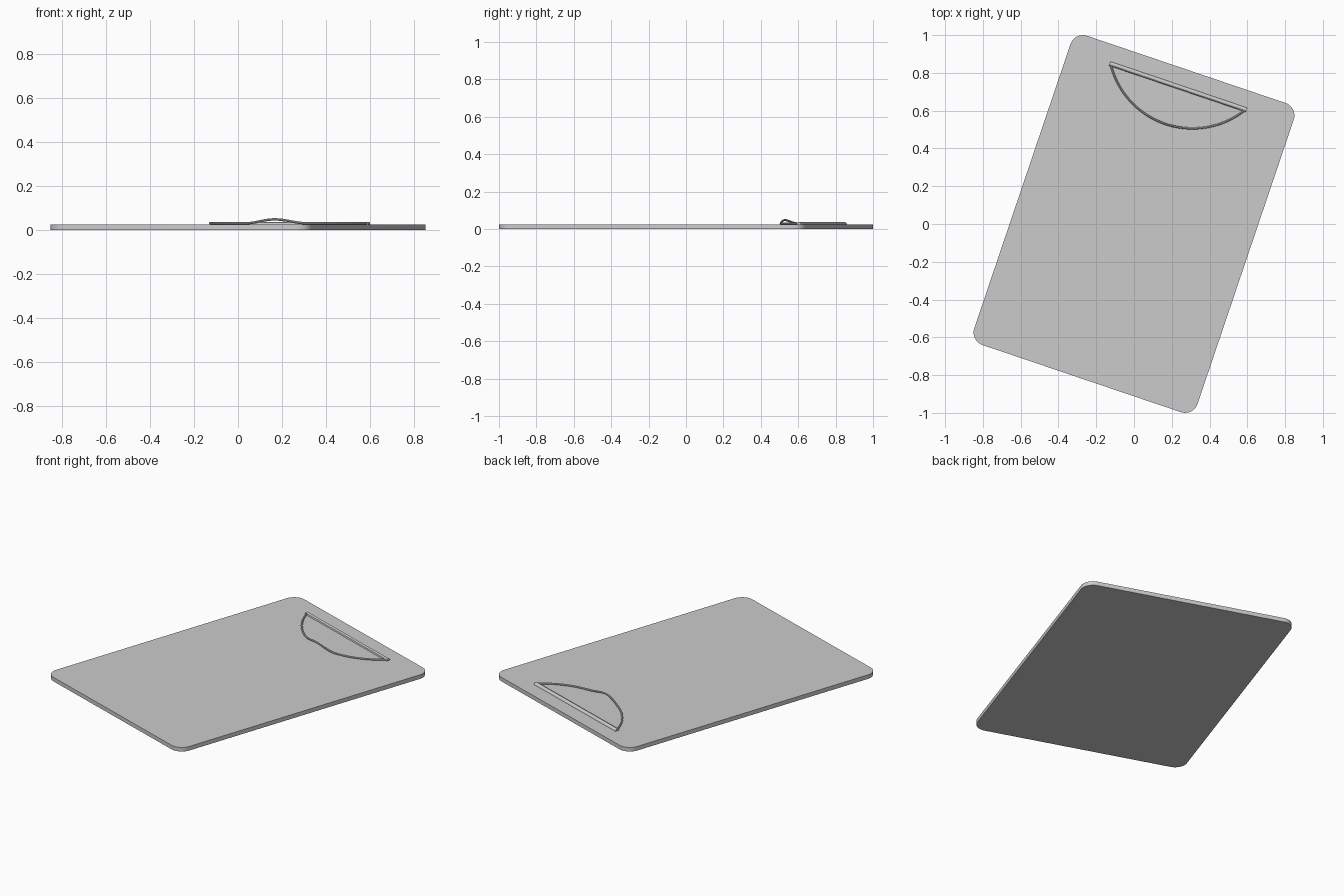
import bpy, bmesh
from math import sin, cos, pi, radians, sqrt
from mathutils import Matrix

if "Cube" in bpy.data.objects:
    bpy.data.objects.remove(bpy.data.objects["Cube"])

TILT = Matrix.Rotation(radians(-18.7), 4, 'Z')
CLIP_X = -0.012          # clip centre across the board


def finish(obj):
    obj.matrix_world = TILT
    bpy.ops.object.select_all(action='DESELECT')
    obj.select_set(True)
    bpy.context.view_layer.objects.active = obj
    bpy.ops.object.shade_smooth_by_angle(angle=radians(35))


def extrude_profile(name, points, vec):
    """Solid made from a closed outline pushed along a vector."""
    bm = bmesh.new()
    face = bm.faces.new([bm.verts.new(p) for p in points])
    ext = bmesh.ops.extrude_face_region(bm, geom=[face])
    verts = [v for v in ext['geom'] if isinstance(v, bmesh.types.BMVert)]
    bmesh.ops.translate(bm, verts=verts, vec=vec)
    bmesh.ops.recalc_face_normals(bm, faces=bm.faces)
    mesh = bpy.data.meshes.new(name)
    bm.to_mesh(mesh)
    bm.free()
    obj = bpy.data.objects.new(name, mesh)
    bpy.context.collection.objects.link(obj)
    finish(obj)
    return obj


# Board: rounded rectangle slab
A, B, R, T = 0.554, 0.794, 0.07, 0.025
outline = []
for q, (sx, sy) in enumerate([(1, 1), (-1, 1), (-1, -1), (1, -1)]):
    for i in range(11):
        t = (q + i / 10) * pi / 2
        outline.append((sx * A + R * cos(t), sy * B + R * sin(t), 0))
extrude_profile("board", outline, (0, 0, T))

# Hinge bar: half-round strip lying on the board
bar = [(CLIP_X - 0.382, 0.763 + 0.012 * cos(pi * i / 12),
        T - 0.001 + 0.013 * sin(pi * i / 12)) for i in range(13)]
extrude_profile("hinge_bar", bar, (0.764, 0, 0))

# Wire clip: shallow arc with a raised finger lift, closed by a straight rod
half, apex, chord = 0.372, 0.555, 0.755
sag = chord - apex
rad = (half ** 2 + sag ** 2) / (2 * sag)
path = []
N = 72
for i in range(N + 1):
    u = -half * cos(pi * i / N)
    v = apex + rad - sqrt(rad ** 2 - u ** 2)
    lift = 0.018 * (0.5 + 0.5 * cos(pi * u / 0.15)) if abs(u) < 0.15 else 0
    path.append((CLIP_X + u, v, T + 0.005 + lift))
curve = bpy.data.curves.new("wire_clip", 'CURVE')
curve.dimensions = '3D'
curve.bevel_depth = 0.0055
curve.bevel_resolution = 2
spline = curve.splines.new('POLY')
spline.points.add(len(path) - 1)
for p, co in zip(spline.points, path):
    p.co = (*co, 1)
spline.use_cyclic_u = True
wire = bpy.data.objects.new("wire_clip", curve)
bpy.context.collection.objects.link(wire)
bpy.ops.object.select_all(action='DESELECT')
wire.select_set(True)
bpy.context.view_layer.objects.active = wire
bpy.ops.object.convert(target='MESH')
finish(bpy.context.view_layer.objects.active)
